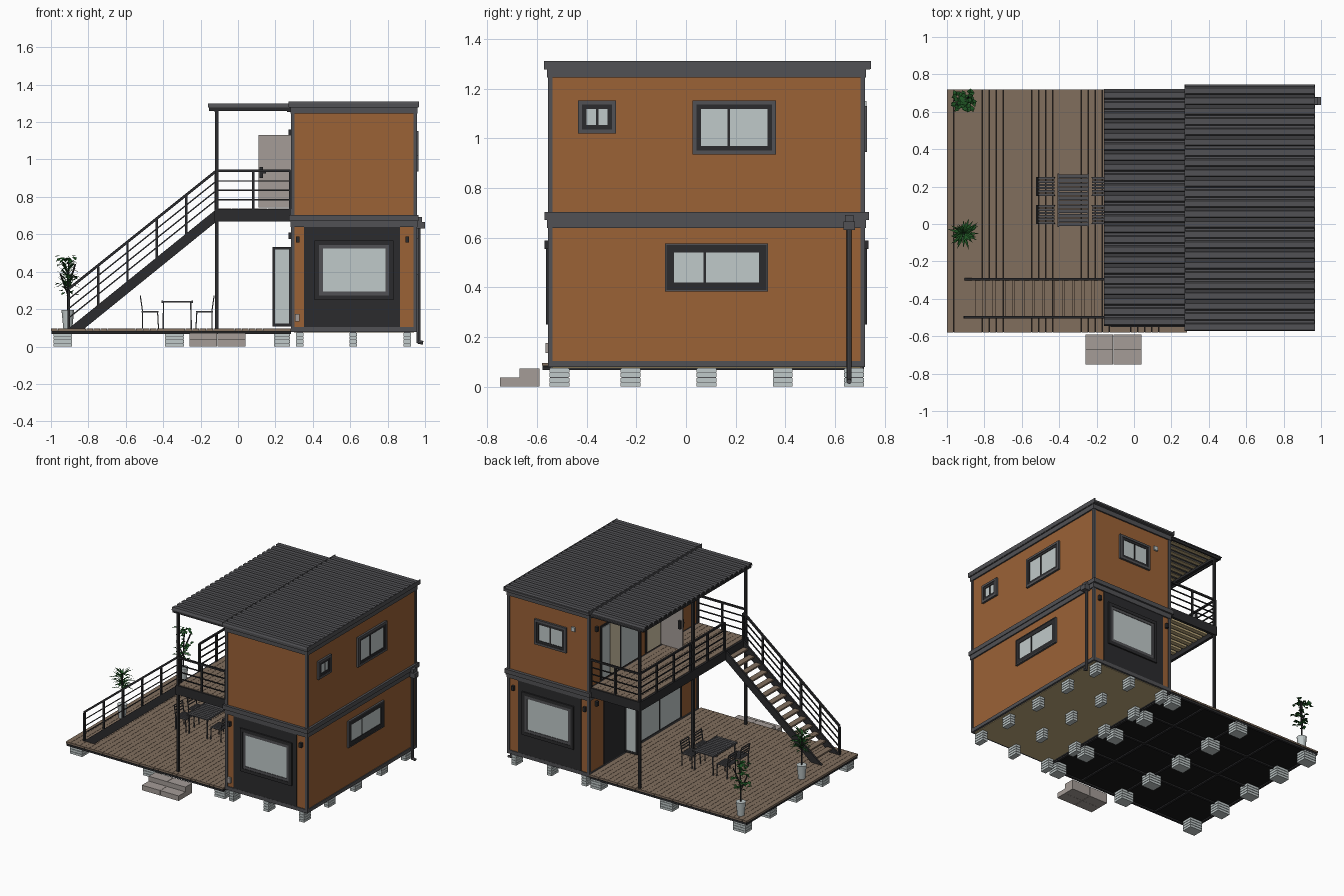
import bpy, bmesh, math, random
from mathutils import Vector, Matrix

if "Cube" in bpy.data.objects:
    bpy.data.objects.remove(bpy.data.objects["Cube"])
random.seed(4)

def mat(name, r, g, b):
    m = bpy.data.materials.new(name)
    m.diffuse_color = tuple((c / 255) ** 2.2 for c in (r, g, b)) + (1,)
    m.use_nodes = True
    m.node_tree.nodes["Principled BSDF"].inputs["Base Color"].default_value = m.diffuse_color
    return m

ORANGE = mat("orange_cladding", 154, 98, 57)
TRIM = mat("grey_trim", 82, 82, 85)
DARK = mat("dark_metal", 47, 47, 49)
GLASS = mat("pale_glass", 191, 200, 200)
WOOD = mat("deck_brown", 128, 110, 94)
STONE = mat("taupe_stone", 163, 155, 150)
BLACK = mat("black_underside", 30, 30, 30)
GREEN = mat("leaf_green", 36, 84, 40)
CREAM = mat("cream_interior", 212, 198, 168)
TAN = mat("tan_floor", 190, 170, 125)

def finish(name, bm, m):
    bmesh.ops.recalc_face_normals(bm, faces=bm.faces[:])
    me = bpy.data.meshes.new(name)
    bm.to_mesh(me)
    bm.free()
    me.materials.append(m)
    ob = bpy.data.objects.new(name, me)
    bpy.context.collection.objects.link(ob)
    return ob

def boxes(name, m, items):
    """Axis-aligned boxes (x0,x1,y0,y1,z0,z1) joined in one object."""
    bm = bmesh.new()
    for x0, x1, y0, y1, z0, z1 in items:
        M = Matrix.Translation(((x0 + x1) / 2, (y0 + y1) / 2, (z0 + z1) / 2)) @ \
            Matrix.Diagonal((x1 - x0, y1 - y0, z1 - z0, 1))
        bmesh.ops.create_cube(bm, size=1, matrix=M)
    return finish(name, bm, m)

def bars(name, m, segs, r, sides=4):
    """Straight bars between point pairs."""
    bm = bmesh.new()
    for p, q in segs:
        p, q = Vector(p), Vector(q)
        d = q - p
        M = Matrix.Translation((p + q) / 2) @ d.to_track_quat('Z', 'Y').to_matrix().to_4x4() @ \
            Matrix.Rotation(math.pi / 4, 4, 'Z')
        bmesh.ops.create_cone(bm, cap_ends=True, segments=sides, radius1=r, radius2=r, depth=d.length, matrix=M)
    return finish(name, bm, m)

def prism(name, m, pts, axis, a0, a1):
    """Polygon extruded along x (points y,z) or along y (points x,z)."""
    bm = bmesh.new()
    f = bm.faces.new([bm.verts.new((a0, u, v) if axis == 'x' else (u, a0, v)) for u, v in pts])
    g = bmesh.ops.extrude_face_region(bm, geom=[f])
    d = (a1 - a0, 0, 0) if axis == 'x' else (0, a1 - a0, 0)
    bmesh.ops.translate(bm, vec=d, verts=[v for v in g['geom'] if isinstance(v, bmesh.types.BMVert)])
    return finish(name, bm, m)

# House extents
X0, X1, Y0, Y1 = 0.29, 0.95, -0.55, 0.715

def plate(face, a0, a1, z0, z1, d):
    """Box of depth d standing out from one wall."""
    return {'front': (a0, a1, Y0 - d, Y0 + .002, z0, z1), 'back': (a0, a1, Y1 - .002, Y1 + d, z0, z1),
            'right': (X1 - .002, X1 + d, a0, a1, z0, z1), 'left': (X0 - d, X0 + .002, a0, a1, z0, z1)}[face]

def ring(face, a0, a1, z0, z1, t, d):
    return [plate(face, a0, a1, z0, z0 + t, d), plate(face, a0, a1, z1 - t, z1, d),
            plate(face, a0, a0 + t, z0 + t, z1 - t, d), plate(face, a1 - t, a1, z0 + t, z1 - t, d)]

def window(name, face, a0, a1, z0, z1, mull=None, outer=TRIM, inner=DARK, t=.016, t2=.018):
    boxes(name + "_surround", outer, ring(face, a0, a1, z0, z1, t, .015))
    fr = ring(face, a0 + t, a1 - t, z0 + t, z1 - t, t2, .012)
    if mull is not None:
        fr.append(plate(face, mull - .005, mull + .005, z0 + t, z1 - t, .011))
    boxes(name + "_frame", inner, fr)
    boxes(name + "_glass", GLASS, [plate(face, a0 + t, a1 - t, z0 + t, z1 - t, .008)])

# Two stacked modules
boxes("lower_walls", ORANGE, [(X0, X1, Y0, Y1, .09, .65)])
boxes("upper_walls", ORANGE, [(X0, X1, Y0, Y1, .69, 1.26)])
boxes("house_floor", TAN, [(X0 + .01, X1 - .01, Y0 + .01, Y1 - .01, .074, .092)])
e = .006
posts = []
for x in (X0 - e, X1 - .018 + e):
    for y in (Y0 - e, Y1 - .018 + e):
        posts += [(x, x + .018, y, y + .018, .08, .645), (x, x + .018, y, y + .018, .70, 1.25)]
boxes("corner_posts", TRIM, posts)
boxes("floor_bands", TRIM, [
    (X0 - e, X1 + e, Y0 - e, Y0 + .02, .078, .104), (X0 - e, X1 + e, Y1 - .02, Y1 + e, .078, .104),
    (X0 - e, X0 + .02, Y0, Y1, .078, .104), (X1 - .02, X1 + e, Y0, Y1, .078, .104),
    (X0 - .01, X1 + .01, Y0 - .01, Y1 + .01, .638, .672), (.272, .966, -.57, .738, .672, .703),
    (X0 - .01, X1 + .01, Y0 - .01, Y1 + .01, 1.245, 1.278), (.272, .966, -.572, .742, 1.278, 1.298),
    (.962, .968, -.572, .745, 1.28, 1.311), (.27, .276, -.572, .745, 1.28, 1.311)])

# Corrugated roofs, ribs running along x
def ribs(y0, y1, n, z, h):
    p, out = (y1 - y0) / n, []
    for i in range(n):
        y = y0 + i * p
        out += [(y, z), (y + .12 * p, z + h), (y + .68 * p, z + h), (y + .8 * p, z)]
    return out + [(y1, z)]
prism("main_roof", TRIM, ribs(-.572, .745, 24, 1.298, .012) + [(.745, 1.285), (-.572, 1.285)], 'x', .271, .967)
top = ribs(-.545, .722, 23, 1.283, .015)
prism("balcony_roof", TRIM, top + [(y, z - .006) for y, z in reversed(top)], 'x', -.16, .28)
boxes("balcony_ceiling", TAN, [(-.14, .27, -.535 + i * .054, -.505 + i * .054, 1.271, 1.276) for i in range(23)])
boxes("balcony_roof_beams", DARK, [(-.155, -.145, -.54, .72, 1.262, 1.28), (-.125, -.105, -.54, .715, 1.255, 1.276),
      (.262, .284, -.54, .715, 1.255, 1.276)] + [(-.155, .28, y, y + .012, 1.26, 1.278) for y in (-.54, .07, .705)])

# Windows of the plain walls
window("small_upper_window", 'right', -.435, -.283, 1.02, 1.153, -.357)
window("large_upper_window", 'right', .027, .363, .935, 1.153, .173)
window("lower_side_window", 'right', -.084, .33, .383, .577, .075, TRIM, DARK, .006, .03)
window("back_upper_window", 'back', .47, .73, .945, 1.13, .6)
boxes("end_panels", DARK, [plate(f, .352, .866, .104, .64, .005) for f in ('front', 'back')])
for f in ('front', 'back'):
    window(f + "_picture_window", f, .41, .832, .25, .567, None, DARK, TRIM, .024, .02)
boxes("back_vent", GLASS, [plate('back', .40, .43, 1.12, 1.15, .012)])

# Left wall: upper balcony doors
boxes("balcony_door_frame", DARK, [plate('left', .14, .59, .74, 1.14, .006), plate('left', -.12, .065, .74, 1.14, .006)])
boxes("balcony_door_glass", GLASS, [plate('left', .485, .575, .75, 1.125, .010), plate('left', .155, .355, .75, 1.125, .010)])
boxes("room_beyond", CREAM, [plate('left', .37, .48, .75, 1.125, .009), plate('left', -.105, .05, .745, 1.125, .009)])
boxes("open_door", STONE, [(.11, .285, -.128, -.114, .742, 1.13)])
boxes("door_handle", DARK, [(.116, .134, -.145, -.098, .90, .96), (.116, .15, -.15, -.144, .925, .934)])
# Left wall: lower glazed front and open leaf
boxes("terrace_panel", DARK, [plate('left', -.36, .55, .104, .64, .006)])
boxes("terrace_glass", GLASS, [plate('left', -.33, -.10, .12, .525, .010), plate('left', -.085, .16, .12, .525, .010)])
boxes("terrace_opening", CREAM, [plate('left', .18, .29, .12, .525, .009)])
boxes("open_leaf_frame", DARK, [(.185, .285, .292, .306, z, z + .014) for z in (.108, .518)] +
      [(x, x + .012, .292, .306, .108, .53) for x in (.185, .273)])
boxes("open_leaf_glass", GLASS, [(.197, .273, .296, .302, .12, .52)])

# Wall lamps and meter box
boxes("wall_lamps", DARK, [plate(f, x - .01, x + .01, .555, .588, .02) for f in ('front', 'back') for x in (.32, .905)] +
      [plate('left', .63, .65, z, z + .034, .02) for z in (.575, 1.125)] + [plate('left', -.46, -.44, .575, .609, .02)])
boxes("meter_box", STONE, [plate('front', .305, .33, .135, .175, .016)])

# Gutter box and downpipe
boxes("gutter_box", TRIM, [(.955, 1.0, .635, .68, .63, .665), (.955, .985, .64, .675, .66, .692)])
bars("downpipe", TRIM, [((.965, .657, .02), (.965, .657, .64)), ((.962, .657, .024), (.99, .657, .02))], .010, 8)

# Layered footing blocks with darker joints
rows = (-.51, -.223, .083, .39, .677)
layers, core = [], []
for y in rows:
    for x, hx in [(.33, .02), (.615, .02), (.905, .02), (-.937, .05), (-.34, .05), (.235, .042)]:
        layers += [(x - hx, x + hx, y - .04, y + .04, i * .019, i * .019 + .016) for i in range(4)]
        core.append((x - hx + .003, x + hx - .003, y - .037, y + .037, .004, .078))
boxes("footing_blocks", GLASS, layers)
boxes("footing_joints", TRIM, core)

# Terrace deck with planks along y
n = 34
w = 1.285 / n
boxes("deck_planks", WOOD, [(-1 + i * w, -1 + (i + 1) * w - .0016, -.58, .72, .084, .096) for i in range(n)])
boxes("deck_base", BLACK, [(-.998, .284, -.578, .718, .076, .0855)])
boxes("deck_joists", DARK, [(-.998, .284, y - .008, y + .008, .066, .078) for y in (-.57,) + rows[1:4] + (.71,)] +
      [(x - .008, x + .008, -.578, .718, .067, .078) for x in (-.99, -.66, -.34, -.02, .275)])

# Block steps at the front of the deck
boxes("front_steps", STONE, [(x, x + .149, y, y + .079, 0, z) for x in (-.26, -.109) for y, z in ((-.75, .037), (-.67, .072))])

# Balcony
boxes("balcony_frame", DARK, [(-.125, .285, -.55, -.53, .668, .735), (-.125, .285, .695, .715, .668, .735),
      (-.125, -.105, -.55, .715, .668, .735), (.268, .288, -.55, .715, .668, .735)])
boxes("balcony_planks", WOOD, [(-.11 + i * .0385, -.11 + i * .0385 + .037, -.54, .705, .715, .738) for i in range(10)])
boxes("balcony_underside", TAN, [(-.105, .27, -.53 + i * .054, -.498 + i * .054, .70, .716) for i in range(23)])
boxes("support_posts", DARK, [(-.122, -.104, y - .009, y + .009, .09, 1.27) for y in (-.535, .08, .7)])

# Balcony railings: front, back and long side beyond the stair opening
xr, yf, yb, ys = -.115, -.54, .705, -.285
runs = [((xr, yf), (.28, yf)), ((xr, yb), (.28, yb)), ((xr, ys), (xr, yb))]
thick, thin = [], []
for (ax, ay), (bx, by) in runs:
    thick.append(((ax, ay, .94), (bx, by, .94)))
    thin += [((ax, ay, z), (bx, by, z)) for z in (.785, .835, .885)]
    k = 2 if ax != bx else 5
    for i in range(k + 1):
        x, y = ax + (bx - ax) * i / k, ay + (by - ay) * i / k
        thick.append(((x, y, .72), (x, y, .94)))
bars("balcony_handrails", DARK, thick, .009)
bars("balcony_rails", DARK, thin, .005)

# Stairs
def sz(x):
    return .73 + (x + .115) * .80
for tag, y in (("outer", -.505), ("inner", -.302)):
    prism(tag + "_stringer", DARK, [(-.905, .097), (-.115, .735), (-.115, .668), (-.82, .097)], 'y', y, y + .014)
boxes("stair_treads", WOOD, [(x, x + .043, -.492, -.301, sz(x) - .022, sz(x) - .01)
      for x in [-.85 + i * .053 for i in range(14)]])
yr = -.498
px = [-.905 + i * .157 for i in range(6)]
bars("stair_posts", DARK, [((x, yr, max(.095, sz(x) - .04)), (x, yr, sz(x) + .205)) for x in px], .009)
bars("stair_handrail", DARK, [((px[0], yr, sz(px[0]) + .21), (px[-1], yr, sz(px[-1]) + .21))], .010)
bars("stair_rails", DARK, [((px[0], yr, sz(px[0]) + h), (px[-1], yr, sz(px[-1]) + h)) for h in (.055, .105, .155)], .005)

# Slatted table
boxes("table_top", TRIM, [(-.405, -.245, -.012 + i * .0235, .007 + i * .0235, .236, .244) for i in range(12)] +
      [(x, x + .008, -.015, .27, .232, .246) for x in (-.41, -.248)])
bars("table_legs", TRIM, [((x, y, .095), (x * .97 - .01, y, .236)) for x in (-.40, -.25) for y in (0, .255)], .005)

# Four chairs, backs facing away from the table
slats, frame = [], []
for s, cx in ((-1, -.47), (1, -.18)):
    for cy in (.05, .20):
        slats += [(cx - .045, cx + .045, cy - .048 + i * .017, cy - .036 + i * .017, .183, .19) for i in range(6)]
        for y in (cy - .048, cy + .048):
            back = cx + s * .04
            frame += [((back, y, .095), (back, y, .185)), ((cx - s * .045, y, .095), (cx - s * .04, y, .185)),
                      ((back, y, .185), (back + s * .012, y, .27)), ((back, y, .187), (cx - s * .045, y, .187))]
        frame += [((back + s * h * .14, cy - .048, .185 + h), (back + s * h * .14, cy + .048, .185 + h)) for h in (.03, .05, .07, .085)]
boxes("chair_seats", TRIM, slats)
bars("chair_frames", TRIM, frame, .004)

# Potted plants
def pot(name, y):
    bm = bmesh.new()
    bmesh.ops.create_cone(bm, cap_ends=True, segments=16, radius1=.024, radius2=.034, depth=.10,
                          matrix=Matrix.Translation((-.91, y, .146)))
    finish(name, bm, GLASS)

def leaves(name, specs):
    """Each leaf: base, direction, length, half width, droop."""
    bm = bmesh.new()
    for b, d, L, hw, droop in specs:
        d = d.normalized()
        s = d.cross(Vector((0, 0, 1))).normalized() * hw
        mid, tip = b + d * L * .5, b + d * L - Vector((0, 0, droop))
        v = [bm.verts.new(p) for p in (b, mid + s, tip, mid - s)]
        bm.faces.new((v[0], v[1], v[3]))
        bm.faces.new((v[1], v[2], v[3]))
    finish(name, bm, GREEN)

def rnd(zlo, zhi):
    a = random.uniform(0, math.tau)
    return Vector((math.cos(a), math.sin(a), random.uniform(zlo, zhi)))

pot("palm_pot", -.05)
pot("tree_pot", .66)
stem = Vector((-.91, -.05, .19))
bars("plant_stems", DARK, [(stem, stem + Vector((0, 0, .22))), ((-.91, .66, .19), (-.905, .665, .47)),
     ((-.91, .66, .28), (-.95, .64, .39)), ((-.907, .66, .32), (-.87, .69, .44))], .005, 6)
leaves("palm_leaves", [(stem + Vector((0, 0, random.uniform(.11, .23))), rnd(.0, 1.5), random.uniform(.07, .10), .007, .02)
                       for _ in range(64)])
leaves("tree_leaves", [(Vector((-.91, .66, random.uniform(.27, .49))) + rnd(0, 0) * random.uniform(.01, .055), rnd(-.6, .5),
                        random.uniform(.03, .045), .013, .008) for _ in range(60)])
